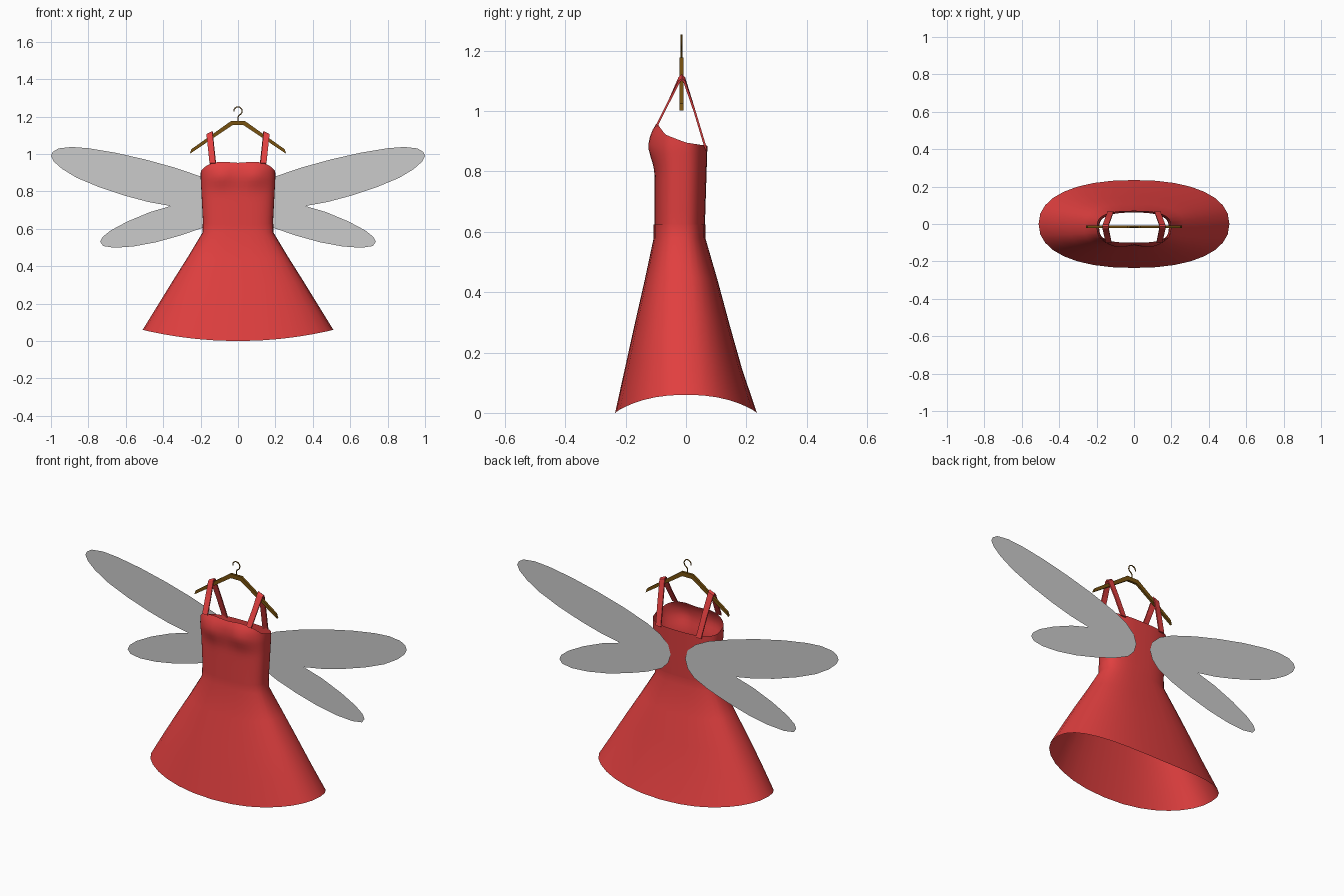
import bpy, math
from math import cos, sin, pi, exp

if "Cube" in bpy.data.objects:
    bpy.data.objects.remove(bpy.data.objects["Cube"])


def material(name, color):
    m = bpy.data.materials.new(name)
    m.diffuse_color = color
    m.use_nodes = True
    m.node_tree.nodes["Principled BSDF"].inputs["Base Color"].default_value = m.diffuse_color
    return m


RED = material("red_fabric", (0.75, 0.05, 0.05, 1))
WOOD = material("brown_wood", (0.19, 0.085, 0.005, 1))


def build(name, verts, faces, mat=None, smooth=False, thickness=0):
    me = bpy.data.meshes.new(name)
    me.from_pydata(verts, [], faces)
    ob = bpy.data.objects.new(name, me)
    bpy.context.collection.objects.link(ob)
    if mat:
        me.materials.append(mat)
    if thickness:
        s = ob.modifiers.new("thickness", 'SOLIDIFY')
        s.thickness, s.offset = thickness, 0
    if smooth:
        bpy.ops.object.select_all(action='DESELECT')
        bpy.context.view_layer.objects.active = ob
        ob.select_set(True)
        bpy.ops.object.shade_smooth_by_angle(angle=math.radians(40))
    return ob


def grid(name, rows, closed, **kw):
    """Quads between rows of points; rows wrap round when closed."""
    n = len(rows[0])
    faces = [(r * n + i, r * n + (i + 1) % n, (r + 1) * n + (i + 1) % n, (r + 1) * n + i)
             for r in range(len(rows) - 1) for i in range(n if closed else n - 1)]
    return build(name, [p for row in rows for p in row], faces, **kw)


def lerp(table, t):
    for (a, p), (b, q) in zip(table, table[1:]):
        if t <= b:
            return p + (q - p) * max(0, t - a) / (b - a)
    return table[-1][1]


def oval(a, hx, front, back, e):
    """Point on a squarish oval, with separate front and back depth."""
    c, s = cos(a), sin(a)
    x = hx * math.copysign(abs(c) ** (2 / e), c)
    mid, hy = (front + back) / 2, (back - front) / 2
    return x, mid + hy * math.copysign(abs(s) ** (2 / e), s)


# Skirt: waistband flaring to a hem that dips at front and back
rows = []
N = 32
skirt = [(1.0, 0.51, -0.235, 0.235), (0.75, 0.43, -0.203, 0.186), (0.5, 0.35, -0.171, 0.145),
         (0.25, 0.268, -0.138, 0.106), (0.0, 0.19, -0.107, 0.064)]
for t, hx, f, b in skirt:
    row = []
    for i in range(N):
        a = 2 * pi * i / N
        x, y = oval(a, hx, f, b, 2.75 - 0.5 * t)
        hem = 0.06 * (x / hx) ** 2
        row.append((x, y, 0.58 + (hem - 0.58) * t))
    rows.append(row)
rows.append([(x * 0.998, y, 0.625) for x, y, z in rows[-1]])
grid("skirt", rows, True, mat=RED, smooth=True)

# Bodice: open tube with a shaped bust and a top edge lower at the back
TOP = [(-0.105, 0.965), (-0.09, 0.95), (-0.06, 0.92), (0.0, 0.896), (0.07, 0.885)]
WIDTH = [(0.57, 0.186), (0.65, 0.188), (0.8, 0.196), (0.88, 0.2), (0.93, 0.198), (0.97, 0.19)]
FRONT = [(0.57, -0.104), (0.8, -0.104), (0.88, -0.11), (0.93, -0.108), (0.97, -0.092)]
BACK = [(0.57, 0.061), (0.885, 0.071)]
M, R = 48, 18
rows = []
for r in range(R + 1):
    row = []
    for i in range(M):
        a = 2 * pi * i / M
        top = lerp(TOP, oval(a, 0.19, -0.105, 0.07, 2.75)[1])
        x0 = oval(a, 0.19, -0.105, 0.07, 2.75)[0]
        if sin(a) < 0:
            top -= 0.012 * exp(-(x0 / 0.07) ** 2)
        z = 0.575 + (top - 0.575) * r / R
        x, y = oval(a, lerp(WIDTH, z), lerp(FRONT, z), lerp(BACK, z), 2.75)
        if sin(a) < 0:
            bump = exp(-((abs(x) - 0.09) / 0.07) ** 2 - ((z - 0.885) / 0.06) ** 2)
            y -= 0.018 * bump * min(1, -2 * sin(a))
        row.append((x, y, z))
    rows.append(row)
grid("bodice", rows, True, mat=RED, smooth=True)

# Straps: flat ribbons looped over the hanger arms (x, y, z, tilt)
PATH = [(0.136, -0.098, 0.95, 0), (0.145, -0.055, 1.035, 0), (0.152, -0.022, 1.105, 0.006),
        (0.152, -0.014, 1.112, 0.008), (0.151, -0.006, 1.105, 0.006),
        (0.138, 0.03, 0.995, 0), (0.125, 0.066, 0.875, 0)]
for side, label in ((-1, "left"), (1, "right")):
    rows = [[(side * (x - 0.016), y, z + k), (side * (x + 0.016), y, z - k)] for x, y, z, k in PATH]
    grid(label + "_strap", rows, False, mat=RED, thickness=0.007)

# Wings: flat sheets, an upper and a lower lobe in one outline
WING = [(0.045, 0.74), (0.06, 0.79), (0.11, 0.837), (0.19, 0.877), (0.34, 0.928), (0.5, 0.972),
        (0.66, 1.008), (0.8, 1.031), (0.89, 1.038), (0.96, 1.03), (0.99, 1.012), (1.0, 0.99),
        (0.985, 0.96), (0.94, 0.92), (0.86, 0.872), (0.74, 0.822), (0.6, 0.776), (0.48, 0.744),
        (0.36, 0.722), (0.47, 0.69), (0.59, 0.64), (0.68, 0.592), (0.725, 0.556), (0.737, 0.53),
        (0.72, 0.508), (0.66, 0.499), (0.56, 0.506), (0.44, 0.528), (0.31, 0.564), (0.19, 0.605),
        (0.1, 0.648), (0.06, 0.69)]
for side, label in ((-1, "left"), (1, "right")):
    build(label + "_wing", [(side * x, 0.072, z) for x, z in WING], [range(len(WING))])

# Hanger: bent wooden bar
BAR = [(-0.249, 1.026, -0.257, 1.002), (-0.035, 1.178, -0.03, 1.154),
       (0.035, 1.178, 0.03, 1.154), (0.249, 1.026, 0.257, 1.002)]
grid("hanger_bar", [[(a, -0.015, b), (c, -0.015, d)] for a, b, c, d in BAR], False,
     mat=WOOD, thickness=0.013)

# Hanger hook: thin bent wire
pts = [(0, 1.17), (0, 1.195), (0.004, 1.205)]
pts += [(0.022 * cos(t), 1.23 + 0.022 * sin(t)) for t in [pi * (-0.25 + 1.3 * k / 12) for k in range(13)]]
cu = bpy.data.curves.new("hanger_hook", 'CURVE')
cu.dimensions = '3D'
cu.bevel_depth, cu.bevel_resolution, cu.use_fill_caps = 0.003, 1, True
sp = cu.splines.new('POLY')
sp.points.add(len(pts) - 1)
for p, (x, z) in zip(sp.points, pts):
    p.co = (x, -0.015, z, 1)
cu.materials.append(WOOD)
bpy.context.collection.objects.link(bpy.data.objects.new("hanger_hook", cu))
